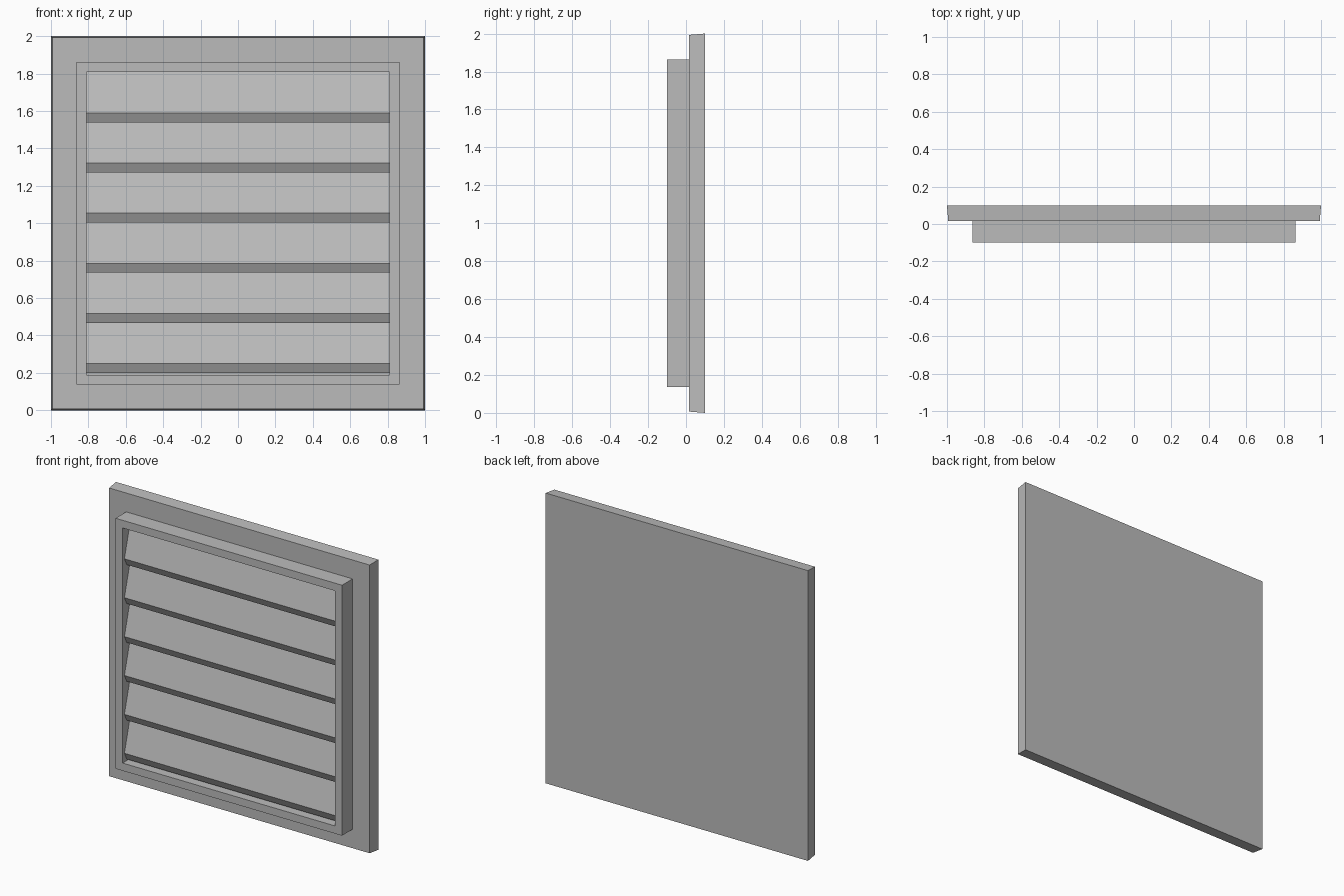
import bpy
import bmesh

cube = bpy.data.objects.get("Cube")
if cube:
    bpy.data.objects.remove(cube, do_unlink=True)

grey = bpy.data.materials.new("vent grey")
grey.use_nodes = True
colour = (0.5, 0.5, 0.5, 1)
grey.diffuse_color = colour
grey.node_tree.nodes["Principled BSDF"].inputs["Base Color"].default_value = colour

MID = 1.0                      # height of the centre
BACK, PLATE_FRONT, FRAME_FRONT = 0.1, 0.015, -0.1
OUTER, INNER = 0.863, 0.81     # half widths of the raised frame


def loft(name, rings, closed=False):
    """Join rings of points with quads; closed joins last to first, else caps."""
    bm = bmesh.new()
    loops = [[bm.verts.new(p) for p in ring] for ring in rings]
    pairs = list(zip(loops, loops[1:]))
    if closed:
        pairs.append((loops[-1], loops[0]))
    else:
        bm.faces.new(loops[0])
        bm.faces.new(loops[-1])
    for a, b in pairs:
        n = len(a)
        for i in range(n):
            j = (i + 1) % n
            bm.faces.new((a[i], a[j], b[j], b[i]))
    bmesh.ops.recalc_face_normals(bm, faces=bm.faces[:])
    mesh = bpy.data.meshes.new(name)
    bm.to_mesh(mesh)
    bm.free()
    mesh.materials.append(grey)
    obj = bpy.data.objects.new(name, mesh)
    bpy.context.scene.collection.objects.link(obj)
    return obj


def square(half, y):
    corners = ((-1, -1), (1, -1), (1, 1), (-1, 1))
    return [(sx * half, y, MID + sz * half) for sx, sz in corners]


# Back plate, slightly tapered toward the front
loft("back_plate", [square(0.993, PLATE_FRONT), square(1.0, BACK)])

# Raised square frame
loft("raised_frame", [square(OUTER, PLATE_FRONT), square(OUTER, FRAME_FRONT),
                      square(INNER, FRAME_FRONT), square(INNER, PLATE_FRONT)],
     closed=True)

# Six overlapping louvre slats with a bevelled lower lip
PITCH, FIRST = 0.268, 0.2
for i in range(6):
    low = FIRST + i * PITCH
    top = min(low + PITCH, MID + INNER)
    profile = [(PLATE_FRONT, low), (-0.055, low), (-0.08, low + 0.05),
               (-0.02, top), (PLATE_FRONT, top)]
    loft(f"louvre_slat_{i + 1}",
         [[(x, y, z) for y, z in profile] for x in (-INNER, INNER)])
